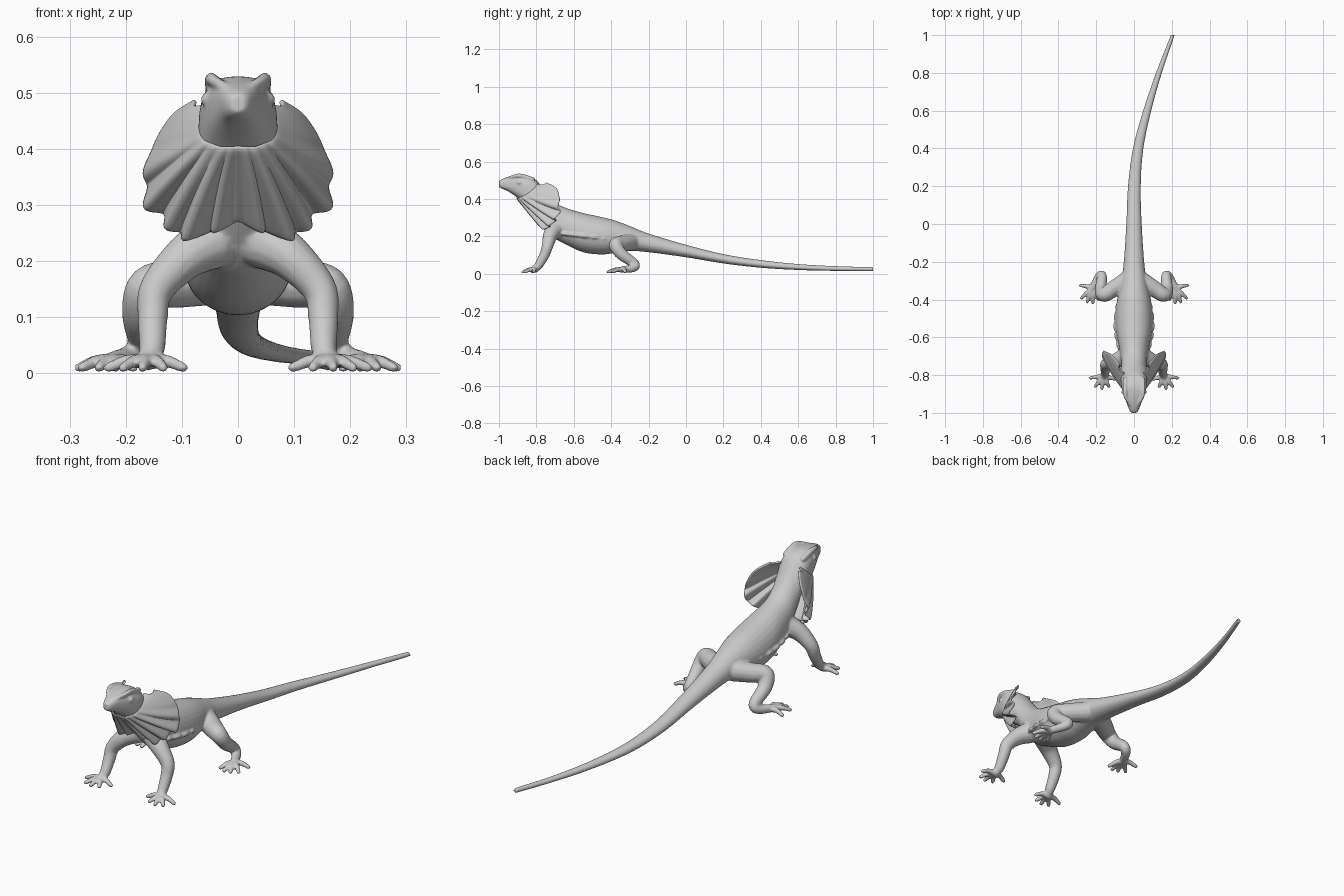
import bpy, bmesh, math
from mathutils import Vector

cube = bpy.data.objects.get("Cube")
if cube:
    bpy.data.objects.remove(cube, do_unlink=True)

grey = bpy.data.materials.new("matte grey")
grey.use_nodes = True
grey.diffuse_color = (0.6, 0.6, 0.6, 1)
grey.node_tree.nodes["Principled BSDF"].inputs["Base Color"].default_value = grey.diffuse_color


def smooth_path(rows, steps):
    """Catmull-Rom interpolation through rows of numbers."""
    rows = [Vector(r) for r in rows]
    padded = [2 * rows[0] - rows[1]] + rows + [2 * rows[-1] - rows[-2]]
    out = []
    for a, b, c, d in zip(padded, padded[1:], padded[2:], padded[3:]):
        for i in range(steps):
            t = i / steps
            out.append(b + (c - a) * t / 2 + (2 * a - 5 * b + 4 * c - d) * t * t / 2
                       + (3 * b - a - 3 * c + d) * t ** 3 / 2)
    return out + [rows[-1]]


def skin_rings(bm, rings):
    """Bridge a list of point rings into a closed tube."""
    rings = [[bm.verts.new(p) for p in ring] for ring in rings]
    n = len(rings[0])
    for r, s in zip(rings, rings[1:]):
        for i in range(n):
            j = (i + 1) % n
            bm.faces.new((r[i], r[j], s[j], s[i]))
    bm.faces.new(rings[0][::-1])
    bm.faces.new(rings[-1])


def ball(bm, centre, radius):
    made = bmesh.ops.create_uvsphere(bm, u_segments=12, v_segments=8, radius=radius)
    bmesh.ops.translate(bm, verts=made["verts"], vec=centre)


def tube(bm, rows, side=1, steps=6, sides=14):
    """Round limb through rows of (x, y, z, radius), mirrored by side."""
    path = smooth_path([(side * x, y, z, r) for x, y, z, r in rows], steps)
    pts = [p.to_3d() for p in path]
    rings, last, across = [], None, None
    for i, p in enumerate(pts):
        along = (pts[min(i + 1, len(pts) - 1)] - pts[max(i - 1, 0)]).normalized()
        if across is None:
            across = along.orthogonal().normalized()
        else:
            across = last.rotation_difference(along) @ across
        last = along
        other = along.cross(across)
        angles = [math.tau * k / sides for k in range(sides)]
        rings.append([p + path[i][3] * (across * math.cos(a) + other * math.sin(a))
                      for a in angles])
    skin_rings(bm, rings)
    for end in (0, -1):
        ball(bm, pts[end], path[end][3])


def finish(name, bm):
    bmesh.ops.recalc_face_normals(bm, faces=bm.faces)
    for f in bm.faces:
        f.smooth = True
    mesh = bpy.data.meshes.new(name)
    bm.to_mesh(mesh)
    bm.free()
    mesh.materials.append(grey)
    obj = bpy.data.objects.new(name, mesh)
    bpy.context.collection.objects.link(obj)
    return obj


skin = bmesh.new()

# Head, trunk and tail: (y, x, bottom, top, half width)
spine = [
    (-1, 0, .465, .495, .014), (-.985, 0, .455, .505, .024), (-.95, 0, .44, .518, .038),
    (-.9, 0, .405, .528, .057), (-.85, 0, .36, .526, .069), (-.8, 0, .32, .5, .07),
    (-.75, 0, .25, .44, .066), (-.7, 0, .19, .385, .072), (-.65, 0, .16, .355, .08),
    (-.55, 0, .115, .325, .097), (-.45, 0, .103, .303, .096), (-.38, 0, .112, .285, .085),
    (-.3, 0, .122, .255, .067), (-.2, 0, .115, .215, .054), (0, 0, .088, .155, .041),
    (.2, .002, .055, .105, .034), (.4, .022, .032, .073, .028), (.6, .07, .02, .052, .022),
    (.8, .132, .015, .041, .016), (1, .205, .014, .036, .011)]
rings = []
for y, x, low, high, half in smooth_path(spine, 5):
    middle = low + (high - low) * (.52 if y < -.75 else .45)
    boxy = .75 if y < -.8 else 1
    ring = []
    for k in range(28):
        c, s = math.cos(math.tau * k / 28), math.sin(math.tau * k / 28)
        reach = high - middle if s > 0 else middle - low
        ring.append((x + half * math.copysign(abs(c) ** boxy, c), y,
                     middle + reach * math.copysign(abs(s) ** boxy, s)))
    rings.append(ring)
skin_rings(skin, rings)

for side in (1, -1):
    # Brow ridge and eye bulge
    tube(skin, [(.012, -.97, .503, .006), (.042, -.92, .521, .01),
                (.048, -.88, .523, .012), (.046, -.82, .505, .012)], side)
    ball(skin, (side * .053, -.89, .488), .014)

    # Wavy skin fold along the flank
    fold = []
    for i in range(15):
        t = i / 14
        fold.append((.076 + .022 * math.sin(math.pi * t) + .004 * math.sin(i * 2.2),
                     -.66 + .26 * t, .215 - .03 * t, .01))
    tube(skin, fold, side, 3)

    # Front leg
    tube(skin, [(.045, -.7, .235, .05), (.095, -.725, .205, .04), (.145, -.74, .15, .031),
                (.152, -.757, .1, .027), (.153, -.788, .045, .023), (.16, -.81, .025, .018)], side)
    # Hind leg with its folded knee and long foot
    tube(skin, [(.04, -.3, .17, .048), (.11, -.345, .16, .044), (.16, -.375, .153, .038),
                (.175, -.345, .105, .032), (.17, -.275, .052, .026), (.19, -.285, .03, .022),
                (.222, -.345, .022, .017)], side)

    # Toes fan out from each foot
    feet = [((.16, -.805), [(.097, -.822), (.133, -.86), (.17, -.872), (.205, -.86), (.232, -.815)]),
            ((.218, -.335), [(.187, -.4), (.218, -.417), (.248, -.412), (.278, -.392), (.283, -.325)])]
    for (hx, hy), tips in feet:
        for tx, ty in tips:
            mx, my = (hx + tx) / 2, (hy + ty) / 2
            tube(skin, [(hx, hy, .02, .015), (mx, my, .022, .012),
                        (tx, ty, .01, .009)], side, 4, 10)

# Blend all skin parts into one soft surface
body = finish("body_with_limbs", skin)
blend = body.modifiers.new("blend", "REMESH")
blend.mode = "VOXEL"
blend.voxel_size = .005
blend.use_smooth_shade = True
relax = body.modifiers.new("relax", "SMOOTH")
relax.factor = .5
relax.iterations = 4

# Neck frill: a pleated fan from the jaw line to a swept-back rim
jaw = [(.05, -.79, .48), (.06, -.82, .455), (.062, -.85, .43), (.056, -.875, .415),
       (.045, -.89, .41), (.03, -.9, .405), (.015, -.905, .405), (0, -.905, .405)]
rim = [(.075, -.745, .487), (.12, -.69, .455), (.158, -.675, .385), (.166, -.685, .31),
       (.13, -.71, .27), (.1, -.745, .24), (.045, -.765, .25), (0, -.775, .27)]
steps, rows = 14, 10
frill = bmesh.new()
grid = []
inner, outer = smooth_path(jaw, steps), smooth_path(rim, steps)
for i, (a, b) in enumerate(zip(inner, outer)):
    u = i / (len(inner) - 1)
    depth = .016 * min(1, max(0, (u - .22) * 6)) * min(1, (1 - u) * 8)
    fold_dir = Vector((.45, -.75, -.3))
    line = []
    for j in range(rows + 1):
        v = j / rows
        p = a.lerp(b, v)
        p += fold_dir * (depth * v * math.sin(u * math.tau * 7))
        p += Vector((.012, 0, -.008)) * math.sin(math.pi * v) * (1 - u)
        p.x = max(p.x, 0)
        line.append(frill.verts.new(p))
    grid.append(line)
for r, s in zip(grid, grid[1:]):
    for j in range(rows):
        frill.faces.new((r[j], r[j + 1], s[j + 1], s[j]))
neck_frill = finish("neck_frill", frill)
mirror = neck_frill.modifiers.new("mirror", "MIRROR")
mirror.use_clip = True
thick = neck_frill.modifiers.new("thickness", "SOLIDIFY")
thick.thickness = .009
thick.offset = 0
soft = neck_frill.modifiers.new("soften", "SUBSURF")
soft.levels = soft.render_levels = 1
